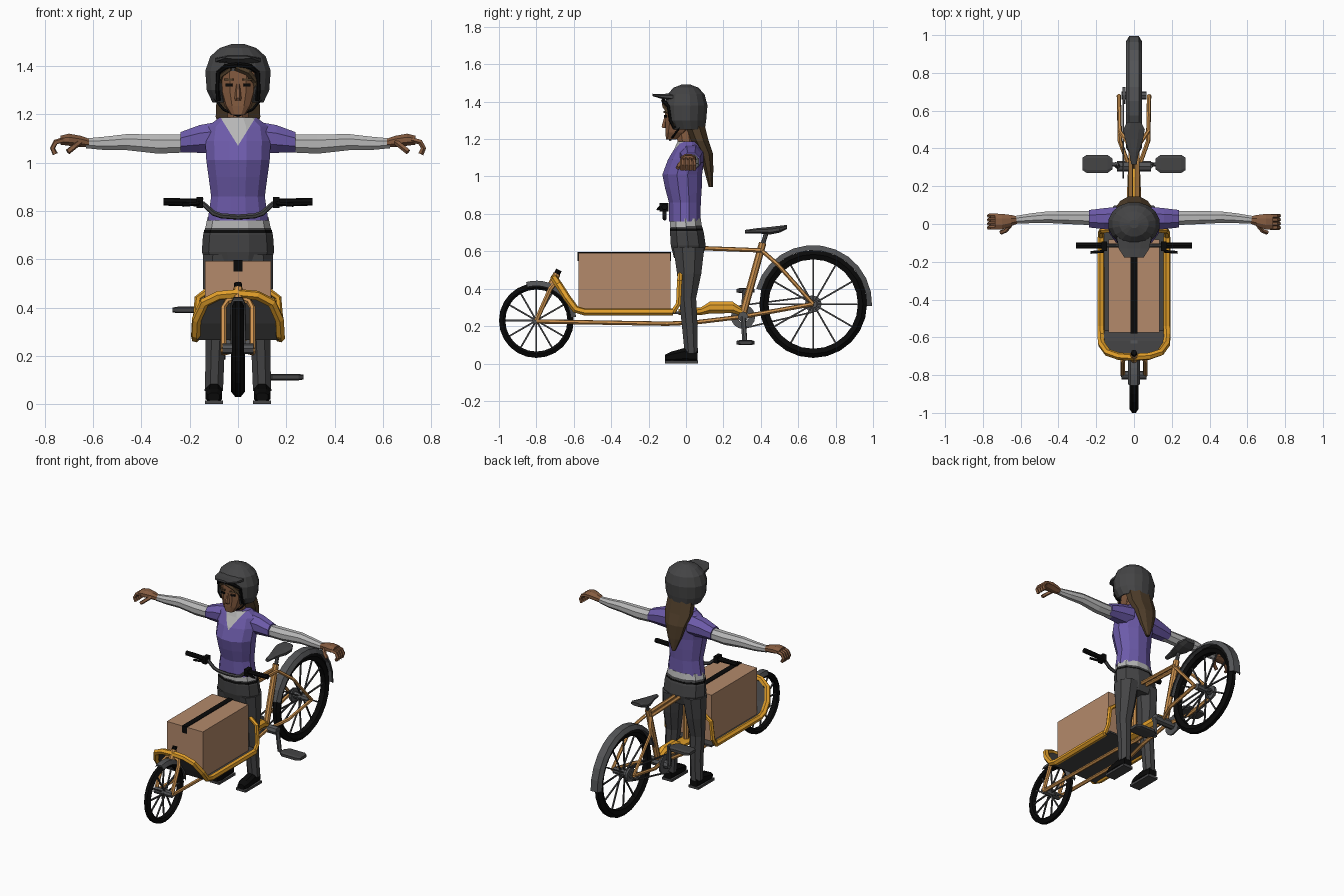
import bpy, bmesh, math
from mathutils import Vector, Matrix

def material(name, r, g, b):
    m = bpy.data.materials.new(name)
    m.diffuse_color = [(c / 255) ** 2.2 for c in (r, g, b)] + [1]
    return m

PURPLE = material("purple", 108, 91, 168)
LIGHT = material("light grey", 182, 182, 182)
SKIN = material("skin brown", 132, 92, 66)
HAIR = material("hair brown", 80, 64, 46)
DARK = material("dark grey", 70, 70, 71)
STEEL = material("steel grey", 84, 85, 87)
BLACK = material("black", 18, 18, 18)
GOLD = material("gold", 226, 158, 46)
BRONZE = material("bronze", 204, 145, 80)
CARD = material("cardboard", 178, 136, 106)

def make(name, mat, verts, faces):
    me = bpy.data.meshes.new(name)
    me.from_pydata([tuple(v) for v in verts], [], faces)
    bm = bmesh.new()
    bm.from_mesh(me)
    bmesh.ops.recalc_face_normals(bm, faces=bm.faces[:])
    bm.to_mesh(me)
    bm.free()
    me.materials.append(mat)
    ob = bpy.data.objects.new(name, me)
    bpy.context.collection.objects.link(ob)
    return ob

def skin_rings(rings, n, caps=True, loop=False):
    m, faces = len(rings), []
    for i in range(m if loop else m - 1):
        for j in range(n):
            a, b, k = i * n, (i + 1) % m * n, (j + 1) % n
            faces.append((a + j, a + k, b + k, b + j))
    if caps and not loop:
        faces += [tuple(range(n)), tuple(range((m - 1) * n, m * n))]
    return [v for r in rings for v in r], faces

def loft(name, mat, axis, rows, n=10, p=1.0, side=1):
    """Rows are (position on axis, two centre coordinates, two radii)."""
    rings = []
    for a, c1, c2, r1, r2 in rows:
        ring = []
        for j in range(n):
            t = 2 * math.pi * (j + .5) / n - math.pi / 2
            s, c = math.sin(t), math.cos(t)
            u = c1 + r1 * math.copysign(abs(c) ** p, c)
            v = c2 + r2 * math.copysign(abs(s) ** p, s)
            x, y, z = {'x': (a, u, v), 'y': (u, a, v), 'z': (u, v, a)}[axis]
            ring.append((x * side, y, z))
        rings.append(ring)
    return make(name, mat, *skin_rings(rings, n))

def tube(name, mat, pts, r, n=6, side=1):
    pts = [Vector((x * side, y, z)) for x, y, z in pts]
    rings, u = [], None
    for i, q in enumerate(pts):
        d = (pts[min(i + 1, len(pts) - 1)] - pts[max(i - 1, 0)]).normalized()
        u = d.orthogonal() if u is None else u - d * u.dot(d)
        u.normalize()
        w = d.cross(u)
        rings.append([q + r * (u * math.cos(2 * math.pi * j / n) + w * math.sin(2 * math.pi * j / n)) for j in range(n)])
    return make(name, mat, *skin_rings(rings, n))

def lathe(name, mat, y, z, prof, n, a0=0, a1=360):
    """Turn an (x, radius) profile about a sideways axle."""
    full = a1 - a0 == 360
    rings = []
    for i in range(n if full else n + 1):
        t = math.radians(a0 + (a1 - a0) * i / n)
        rings.append([(x, y + r * math.cos(t), z + r * math.sin(t)) for x, r in prof])
    return make(name, mat, *skin_rings(rings, len(prof), loop=full))

def box(name, mat, centre, size, turn=0):
    vs = [Matrix.Rotation(turn, 3, 'Z') @ Vector((x * size[0] / 2, y * size[1] / 2, z * size[2] / 2)) + Vector(centre)
          for x in (-1, 1) for y in (-1, 1) for z in (-1, 1)]
    return make(name, mat, vs, [(0, 1, 3, 2), (4, 5, 7, 6), (0, 1, 5, 4), (2, 3, 7, 6), (0, 2, 6, 4), (1, 3, 7, 5)])

# Wheels, spokes, hubs and mudguards
for tag, y, z, r, w, R, a0, a1, fw in (("front", -.8, .23, .2, .025, .213, 5, 105, .032),
                                       ("rear", .68, .318, .288, .029, .315, -2, 165, .042)):
    d = r * .17
    lathe(tag + "_tyre", BLACK, y, z, [(-w, r - .022), (-w * .4, r), (w * .4, r), (w, r - .022), (w * .6, r - d), (-w * .6, r - d)], 24)
    for i in range(12):
        t = math.pi * i / 6
        c, s = math.cos(t), math.sin(t)
        tube(tag + "_spoke", DARK, [(.012 * (-1) ** i, y + c * .015, z + s * .015), (0, y + c * (r - d), z + s * (r - d))], .006, 4)
    tube(tag + "_hub", STEEL, [(-.065, y, z), (.065, y, z)], .022, 8)
    lathe(tag + "_mudguard", STEEL, y, z, [(-fw, R - .028), (-fw * .6, R), (fw * .6, R), (fw, R - .028), (fw * .55, R - .012), (-fw * .55, R - .012)], 12, a0, a1)

# Cargo rail with raised nose and rear hoop
half = [(0, -.03, .475), (.12, -.03, .475), (.165, -.035, .44), (.175, -.04, .32), (.175, -.07, .275), (.175, -.54, .275),
        (.175, -.59, .29), (.172, -.635, .35), (.14, -.68, .42), (.08, -.70, .45), (0, -.705, .457)]
for s in (-1, 1):
    tube("cargo_hoop", GOLD, half[:5], .015, 6, s)
    tube("cargo_rail", GOLD, half[4:], .02, 6, s)

# Cargo tray
rows = [(-.03, .265, .17), (-.57, .265, .17), (-.63, .335, .165), (-.675, .405, .13), (-.695, .435, .08)]
tray = make("cargo_tray", DARK, [(s * w, y, z) for y, z, w in rows for s in (-1, 1)],
            [(2 * i, 2 * i + 1, 2 * i + 3, 2 * i + 2) for i in range(4)])
tray.modifiers.new("thickness", 'SOLIDIFY').thickness = .012

# Parcel with tape
box("parcel", CARD, (0, -.329, .433), (.272, .492, .318))
box("tape_top", BLACK, (0, -.329, .593), (.036, .498, .006))
for y in (-.576, -.082):
    box("tape_end", BLACK, (0, y, .572), (.036, .006, .046))

# Steering fork, low bars and stays
for s in (-1, 1):
    tube("fork_leg", BRONZE, [(.06, -.8, .23), (.06, -.725, .40), (.045, -.705, .425), (0, -.70, .44)], .013, 6, s)
    tube("low_bar", BRONZE, [(.06, -.8, .225), (.06, -.1, .213), (.03, .05, .22), (.02, .3, .25)], .012, 6, s)
    tube("seat_stay", BRONZE, [(.02, .41, .6), (.075, .49, .53), (.08, .68, .318)], .011, 6, s)
    tube("chain_stay", BRONZE, [(.025, .3, .25), (.075, .44, .275), (.08, .68, .318)], .012, 6, s)
    tube("top_tube", BRONZE, [(.018, 0, .62), (.018, .40, .605)], .012, 6, s)
tube("steering_head", BRONZE, [(0, -.72, .42), (0, -.69, .48)], .02, 8)
tube("steering_cap", BLACK, [(0, -.69, .48), (0, -.68, .50)], .016, 8)
tube("seat_tube", BRONZE, [(0, .30, .25), (0, .41, .645)], .02, 8)
tube("seat_post", STEEL, [(0, .405, .62), (0, .43, .70)], .012, 8)
tube("head_tube", BRONZE, [(0, 0, .28), (0, 0, .63)], .018, 8)
loft("frame_joint", GOLD, 'y', [(-.04, 0, .275, .05, .018), (.08, 0, .28, .04, .022), (.13, 0, .30, .036, .035), (.25, 0, .30, .034, .033), (.30, 0, .275, .025, .022)], 8)

# Saddle
loft("saddle", DARK, 'y', [(.315, 0, .705, .015, .01), (.38, 0, .71, .028, .015), (.45, 0, .71, .052, .022), (.5, 0, .718, .062, .02), (.54, 0, .73, .04, .012)], 8)

# Chainring, chain, cranks and pedals
lathe("chainring", STEEL, .305, .25, [(-.062, .03), (-.062, .065), (-.052, .065), (-.052, .03)], 16)
lathe("sprocket", STEEL, .68, .318, [(-.06, .01), (-.06, .045), (-.045, .045), (-.045, .01)], 12)
for dz, dz2 in ((.062, .042), (-.062, -.042)):
    tube("chain", DARK, [(-.056, .305, .25 + dz), (-.056, .68, .318 + dz2)], .006, 4)
tube("crank_axle", STEEL, [(-.09, .305, .25), (.09, .305, .25)], .028, 8)
for s, z in ((-1, .39), (1, .112)):
    tube("crank_arm", STEEL, [(s * .085, .305, .25), (s * .095, .315, z)], .014, 6)
    tube("pedal_axle", STEEL, [(s * .09, .315, z), (s * .14, .315, z)], .01, 6)
    loft("pedal", DARK, 'x', [(.115, .318, z, .03, .01), (.14, .318, z, .05, .014), (.25, .318, z, .05, .014), (.272, .318, z, .035, .01)], 8, .5, s)

# Handlebar and grips
for s in (-1, 1):
    tube("handlebar", DARK, [(0, -.115, .775), (.07, -.115, .78), (.1, -.115, .79), (.145, -.115, .83), (.2, -.115, .836)], .011, 6, s)
    tube("grip", BLACK, [(.16, -.115, .835), (.308, -.115, .838)], .016, 8, s)
    tube("brake_lever", BLACK, [(.15, -.12, .85), (.165, -.145, .83), (.23, -.15, .825)], .008, 5, s)
    box("lever_clamp", BLACK, (s * .158, -.118, .835), (.028, .05, .045))

# Legs, shoes, sleeves, arms, hands
for s in (-1, 1):
    loft("leg", DARK, 'z', [(.055, .1, .028, .041, .038), (.2, .095, .02, .042, .045), (.35, .09, .008, .05, .05), (.48, .085, .017, .064, .07), (.62, .076, .015, .074, .09)], 8, 1, s)
    loft("shoe", BLACK, 'y', [(-.112, .1, .03, .026, .018), (-.08, .1, .035, .037, .03), (-.01, .1, .045, .036, .04), (.062, .1, .04, .03, .035)], 8, .8, s)
    box("shoe_sole", DARK, (s * .1, -.025, .008), (.074, .176, .016))
    loft("short_sleeve", PURPLE, 'x', [(.07, .028, 1.105, .07, .072), (.16, .028, 1.098, .06, .062), (.238, .028, 1.085, .05, .045)], 8, 1, s)
    loft("long_sleeve", LIGHT, 'x', [(.2, .03, 1.08, .04, .04), (.33, .034, 1.077, .038, .043), (.46, .036, 1.085, .033, .036), (.55, .03, 1.08, .028, .03), (.63, .022, 1.08, .022, .022)], 8, 1, s)
    loft("palm", SKIN, 'x', [(.61, .022, 1.08, .018, .018), (.65, .018, 1.088, .032, .025), (.70, .012, 1.095, .045, .027), (.735, .012, 1.093, .042, .02)], 8, 1, s)
    for k in range(4):
        y = -.02 + k * .021
        tube("finger", SKIN, [(.72, y, 1.095), (.755, y, 1.085), (.768, y, 1.06), (.757, y, 1.035)], .0115, 5, s)
    tube("thumb", SKIN, [(.655, -.005, 1.085), (.68, -.035, 1.065), (.705, -.045, 1.045)], .012, 5, s)

# Hips, belt, under-shirt hem
loft("hips", DARK, 'z', [(.565, 0, .012, .125, .08), (.63, 0, .012, .15, .098), (.7, 0, .005, .145, .095), (.74, 0, 0, .132, .088)], 10)
loft("belt", BLACK, 'z', [(.708, 0, .003, .143, .094), (.722, 0, .003, .14, .092)], 10)
loft("shirt_hem", LIGHT, 'z', [(.73, 0, 0, .135, .09), (.775, 0, -.003, .126, .086)], 10)

# Shirt, with the neckline cut in and coloured
shirt = loft("shirt", PURPLE, 'z', [(.76, 0, -.006, .13, .087), (.86, 0, -.006, .115, .088), (.94, 0, -.014, .126, .102), (1.01, 0, -.02, .136, .11),
                                    (1.09, 0, 0, .14, .1), (1.15, 0, .014, .13, .078), (1.187, 0, .015, .08, .062)], 12)
shirt.data.materials.append(LIGHT)
bm = bmesh.new()
bm.from_mesh(shirt.data)
for s in (-1, 1):
    bmesh.ops.bisect_plane(bm, geom=bm.verts[:] + bm.edges[:] + bm.faces[:], plane_co=(0, 0, 1.07), plane_no=(s, 0, -.62))
for f in bm.faces:
    c = f.calc_center_median()
    if c.y < 0 and abs(c.x) < .62 * (c.z - 1.07):
        f.material_index = 1
bm.to_mesh(shirt.data)
bm.free()

# Neck, head and face
loft("neck", SKIN, 'z', [(1.15, 0, .01, .055, .05), (1.19, 0, 0, .048, .05), (1.26, 0, -.01, .045, .05)], 8)
loft("head", SKIN, 'z', [(1.198, 0, -.08, .03, .028), (1.235, 0, -.055, .056, .057), (1.29, 0, -.03, .074, .083), (1.38, 0, -.03, .08, .085), (1.43, 0, -.02, .07, .07)], 10, .7)
loft("nose", SKIN, 'z', [(1.258, 0, -.112, .013, .014), (1.268, 0, -.113, .014, .02), (1.325, 0, -.108, .008, .007)], 6)
for s in (-1, 1):
    box("eye", BLACK, (s * .037, -.109, 1.322), (.03, .009, .012), s * .3)
    box("eyebrow", HAIR, (s * .038, -.109, 1.345), (.04, .009, .009), s * .3)
    tube("chin_strap", BLACK, [(.1, -.03, 1.27), (.06, -.065, 1.22), (0, -.085, 1.195)], .006, 5, s)

# Hair
loft("ponytail", HAIR, 'z', [(.945, 0, .132, .012, .012), (1.03, 0, .122, .05, .026), (1.12, 0, .108, .078, .04), (1.19, 0, .075, .1, .05), (1.29, 0, .04, .095, .06)], 8)
tube("fringe", HAIR, [(-.01, -.116, 1.395), (.04, -.112, 1.375), (.072, -.085, 1.335), (.08, -.06, 1.27)], .014, 5)
tube("fringe_small", HAIR, [(-.03, -.114, 1.39), (-.07, -.09, 1.36), (-.08, -.06, 1.27)], .01, 5)

# Helmet shell with a face opening, lining and peak
helmet = loft("helmet", DARK, 'z', [(1.25, 0, .01, .108, .092), (1.3, 0, 0, .132, .11), (1.38, 0, 0, .138, .117), (1.44, 0, 0, .117, .101), (1.475, 0, 0, .077, .067), (1.492, 0, 0, .025, .022)], 16)
bm = bmesh.new()
bm.from_mesh(helmet.data)
hole = [f for f in bm.faces if (c := f.calc_center_median()).z < 1.252 or (c.z < 1.39 and c.y < 0 and abs(c.x) < .075)]
bmesh.ops.delete(bm, geom=hole, context='FACES')
bm.to_mesh(helmet.data)
bm.free()
helmet.modifiers.new("thickness", 'SOLIDIFY').thickness = .015
for s in (-1, 1):
    tube("helmet_lining", BLACK, [(0, -.122, 1.405), (.05, -.115, 1.398), (.08, -.092, 1.375), (.083, -.082, 1.3), (.08, -.06, 1.26)], .011, 6, s)
loft("helmet_peak", DARK, 'y', [(-.07, 0, 1.425, .1, .022), (-.13, 0, 1.428, .088, .014), (-.178, 0, 1.436, .055, .007)], 8)
